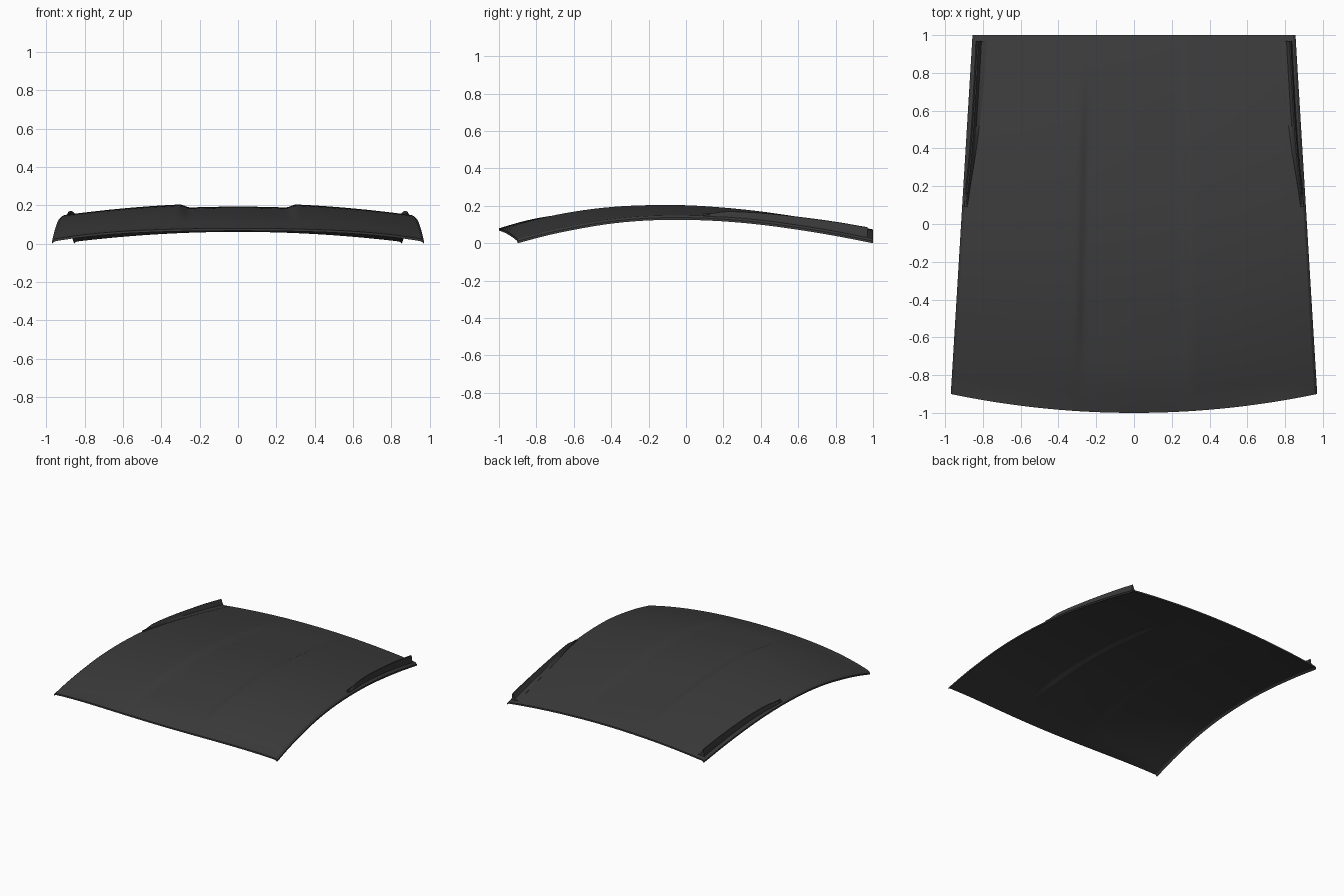
import bpy, bmesh
from math import pi

if "Cube" in bpy.data.objects:
    bpy.data.objects.remove(bpy.data.objects["Cube"])

# One dark grey paint
paint = bpy.data.materials.new("dark grey paint")
paint.diffuse_color = (0.044, 0.044, 0.044, 1)
paint.use_nodes = True
paint.node_tree.nodes["Principled BSDF"].inputs["Base Color"].default_value = paint.diffuse_color


def curve(pts, x):
    """Smooth (cubic Hermite) interpolation through sorted points."""
    n = len(pts)
    slope = []
    for i in range(n):
        a, b = pts[max(i - 1, 0)], pts[min(i + 1, n - 1)]
        slope.append((b[1] - a[1]) / (b[0] - a[0]))
    i = 0
    while i < n - 2 and x > pts[i + 1][0]:
        i += 1
    (x0, y0), (x1, y1) = pts[i], pts[i + 1]
    h = x1 - x0
    t = min(max((x - x0) / h, 0), 1)
    return ((2*t**3 - 3*t*t + 1) * y0 + (t**3 - 2*t*t + t) * h * slope[i]
            + (3*t*t - 2*t**3) * y1 + (t**3 - t*t) * h * slope[i + 1])


def step(a, b, x):
    t = min(max((x - a) / (b - a), 0), 1)
    return t * t * (3 - 2 * t)


CENTRE = [(-1, .08), (-.8, .138), (-.6, .178), (-.4, .202), (-.2, .211), (0, .21),
          (.2, .197), (.4, .176), (.6, .147), (.8, .113), (1, .074)]
EDGE = [(-.9, .022), (-.75, .062), (-.6, .094), (-.4, .127), (-.2, .144), (0, .147),
        (.2, .139), (.4, .121), (.6, .094), (.8, .061), (1, .022)]


def half_width(y):
    return .97 - (y + .9) / 1.9 * .115


def roof_z(u, y):
    zc = curve(CENTRE, y)
    z = zc - (zc - curve(EDGE, max(y, -.9))) * u * u
    # shallow channel down the middle, fading at both ends
    fade = step(-.95, -.5, y) * step(.95, .35, y)
    z -= .018 * fade * (1 - step(.27, .33, abs(u)))
    return z


def finish(name, bm, angle):
    bmesh.ops.recalc_face_normals(bm, faces=bm.faces)
    me = bpy.data.meshes.new(name)
    bm.to_mesh(me)
    bm.free()
    me.materials.append(paint)
    ob = bpy.data.objects.new(name, me)
    bpy.context.collection.objects.link(ob)
    bpy.context.view_layer.objects.active = ob
    ob.select_set(True)
    bpy.ops.object.shade_smooth_by_angle(angle=angle)
    ob.select_set(False)
    return ob


def loft(bm, rows, closed=False):
    vr = [[bm.verts.new(p) for p in r] for r in rows]
    n = len(vr[0])
    for a, b in zip(vr, vr[1:]):
        for i in range(n if closed else n - 1):
            j = (i + 1) % n
            bm.faces.new((a[i], a[j], b[j], b[i]))
    return vr


# Roof panel: thin crowned sheet with a turned-down side lip
us = [0, .09, .18, .25, .27, .285, .3, .315, .33, .35, .42, .5, .58, .66, .74, .82, .89, .95, .985]
us = [-u for u in reversed(us[1:])] + us
rows = []
for k in range(41):
    v = k / 40
    row = []
    for u in [-1] + us + [1]:
        y0 = -1 + .1 * u * u
        y = y0 + (1 - y0) * v
        lip = .01 if abs(u) == 1 else 0
        row.append((u * half_width(y), y, roof_z(u, y) - lip))
    rows.append(row)
bm = bmesh.new()
top = loft(bm, rows)
under = loft(bm, [[(x, y, z - .012) for x, y, z in r] for r in rows])
# close the rim between the top and underside
rim = lambda g: g[0] + [r[-1] for r in g[1:]] + g[-1][-2::-1] + [r[0] for r in g[-2:0:-1]]
a, b = rim(top), rim(under)
for i in range(len(a)):
    j = (i + 1) % len(a)
    bm.faces.new((a[i], a[j], b[j], b[i]))
finish("roof_panel", bm, pi / 6)

# Rear side fins: inner foot, thin crest, near-vertical outer wall
FOOT = [(.09, .882), (.2, .866), (.4, .834), (.6, .809), (.8, .790), (.99, .777)]
CREST = [(.09, .884), (.2, .868), (.4, .848), (.6, .834), (.8, .823), (.99, .814)]
TOP = [(.09, .146), (.15, .162), (.22, .171), (.4, .163), (.6, .142), (.8, .115), (.97, .086)]
for side, label in ((-1, "left"), (1, "right")):
    rows = []
    for k in range(29):
        y = .09 + .88 * (k / 28) ** 1.3
        h = half_width(y)
        ground = lambda x: roof_z(x / h, y)
        foot, crest, zt = curve(FOOT, y), curve(CREST, y), curve(TOP, y)
        outer = min(crest + .022, h - .012)
        top_z = max(zt, ground(crest) + .004)
        mid = foot + (crest - foot) * .8
        prof = [(foot, ground(foot) + .001),
                (mid, ground(mid) + .012),
                (crest, ground(crest) + (top_z - ground(crest)) * .55),
                (crest + (outer - crest) * .4, top_z),
                (crest + (outer - crest) * .7, top_z - .002),
                (outer, ground(outer) + .006),
                (outer, ground(outer) - .006),
                (foot, ground(foot) - .006)]
        rows.append([(side * x, y, z) for x, z in prof])
    bm = bmesh.new()
    vr = loft(bm, rows, True)
    bm.faces.new(vr[0])
    bm.faces.new(vr[-1])
    finish(label + "_rear_fin", bm, pi / 5)
